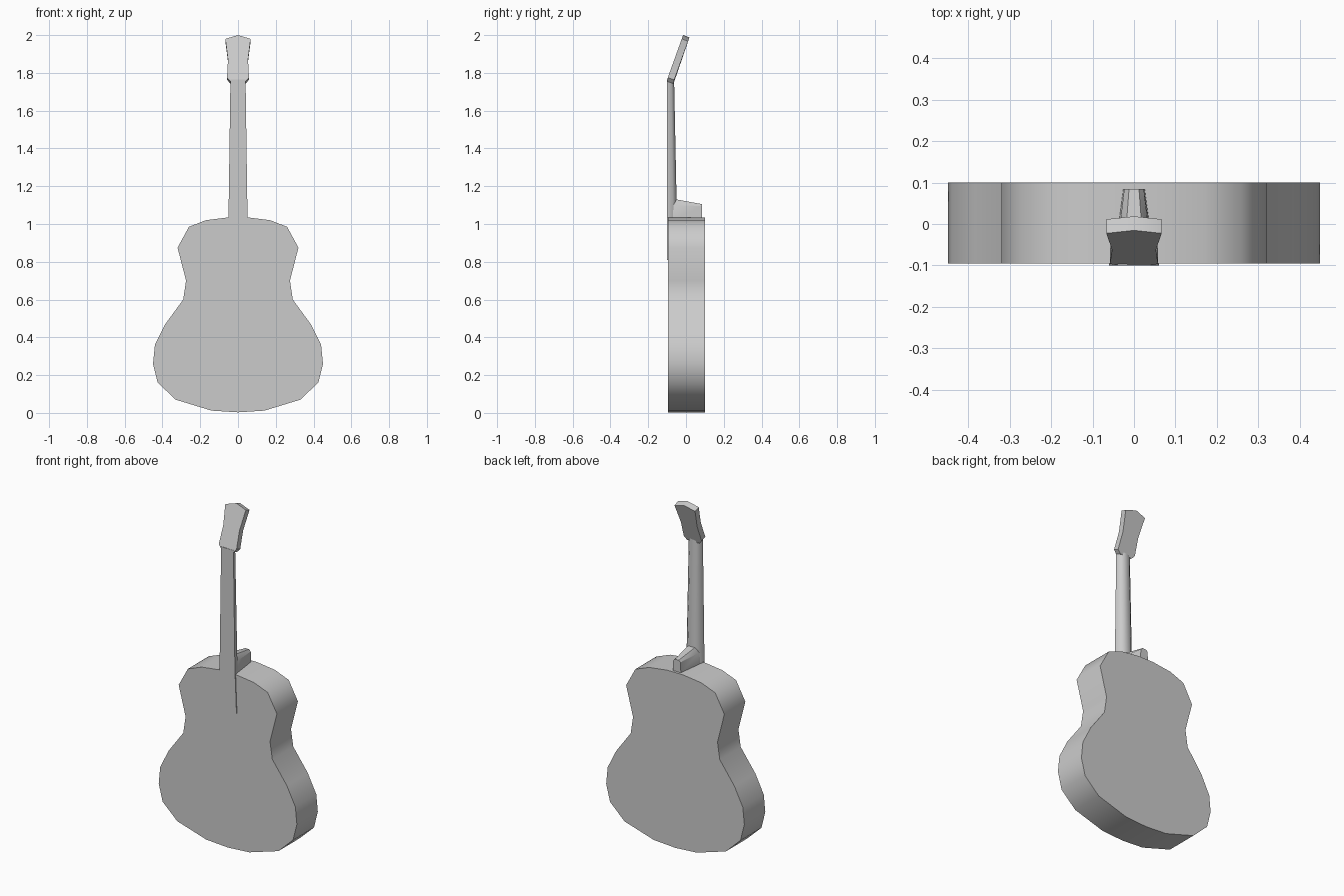
import bpy, bmesh, math

cube = bpy.data.objects.get("Cube")
if cube:
    bpy.data.objects.remove(cube)

grey = bpy.data.materials.new("plain_grey")
grey.use_nodes = True
COLOR = (0.6, 0.6, 0.6, 1)
grey.diffuse_color = COLOR
grey.node_tree.nodes["Principled BSDF"].inputs["Base Color"].default_value = COLOR


def finish(name, bm, angle):
    bmesh.ops.recalc_face_normals(bm, faces=bm.faces)
    mesh = bpy.data.meshes.new(name)
    bm.to_mesh(mesh)
    bm.free()
    mesh.materials.append(grey)
    obj = bpy.data.objects.new(name, mesh)
    bpy.context.collection.objects.link(obj)
    bpy.ops.object.select_all(action='DESELECT')
    obj.select_set(True)
    bpy.context.view_layer.objects.active = obj
    bpy.ops.object.shade_smooth_by_angle(angle=math.radians(angle))
    return obj


def mirrored(half):
    """Close a right-hand outline with its mirror image."""
    return half + [(-x, v) for x, v in reversed(half) if x > 0]


def loft(name, rings, angle=40):
    """Skin equal-length rings of points and cap both ends."""
    bm = bmesh.new()
    loops = [[bm.verts.new(p) for p in ring] for ring in rings]
    n = len(loops[0])
    for a, b in zip(loops, loops[1:]):
        for i in range(n):
            j = (i + 1) % n
            bm.faces.new((a[i], a[j], b[j], b[i]))
    bm.faces.new(loops[0])
    bm.faces.new(loops[-1])
    return finish(name, bm, angle)


# Body: waisted outline extruded front to back
outline = mirrored([(0, 0.003), (0.14, 0.012), (0.33, 0.07), (0.425, 0.16),
                    (0.45, 0.26), (0.44, 0.36), (0.385, 0.47), (0.29, 0.6),
                    (0.275, 0.7), (0.32, 0.875), (0.26, 0.985), (0.17, 1.02),
                    (0.05, 1.035)])
loft("body", [[(x, y, z) for x, z in outline] for y in (-0.095, 0.1)], 60)

# Fingerboard end lying over the body
loft("fingerboard", [[(-w, -0.1, z), (w, -0.1, z), (w, -0.09, z), (-w, -0.09, z)]
                     for w, z in ((0.06, 0.81), (0.051, 1.04))])

# Neck: flat front, faceted rounded back, tapering upward
def neck_ring(w, back, z):
    mid = -0.1 + (back + 0.1) * 0.6
    section = mirrored([(w, -0.1), (w * 0.9, mid), (w * 0.45, back)])
    return [(x, y, z) for x, y in section]

loft("neck", [neck_ring(0.051, -0.05, 1.03), neck_ring(0.049, -0.05, 1.13),
              neck_ring(0.04, -0.063, 1.765)], 50)

# Heel: block with bevelled sides and a sloping ridge
loft("heel", [[(-w, y, 1.03), (w, y, 1.03), (w * 0.9, y, low),
               (t, y, top), (-t, y, top), (-w * 0.9, y, low)]
              for w, t, y, low, top in ((0.046, 0.022, -0.08, 1.1, 1.135),
                                        (0.044, 0.022, -0.05, 1.1, 1.13),
                                        (0.026, 0.012, 0.085, 1.095, 1.105))], 30)

# Headstock: flared plate leaning back
head = mirrored([(0.04, 1.755), (0.058, 1.775), (0.053, 1.87),
                 (0.067, 1.98), (0, 2.0)])

def lean(z):
    return -0.1 + max(0, z - 1.765) * 0.36

loft("headstock", [[(x, lean(z), z) for x, z in head],
                   [(x, lean(z) + 0.034, z - 0.012) for x, z in head]])
